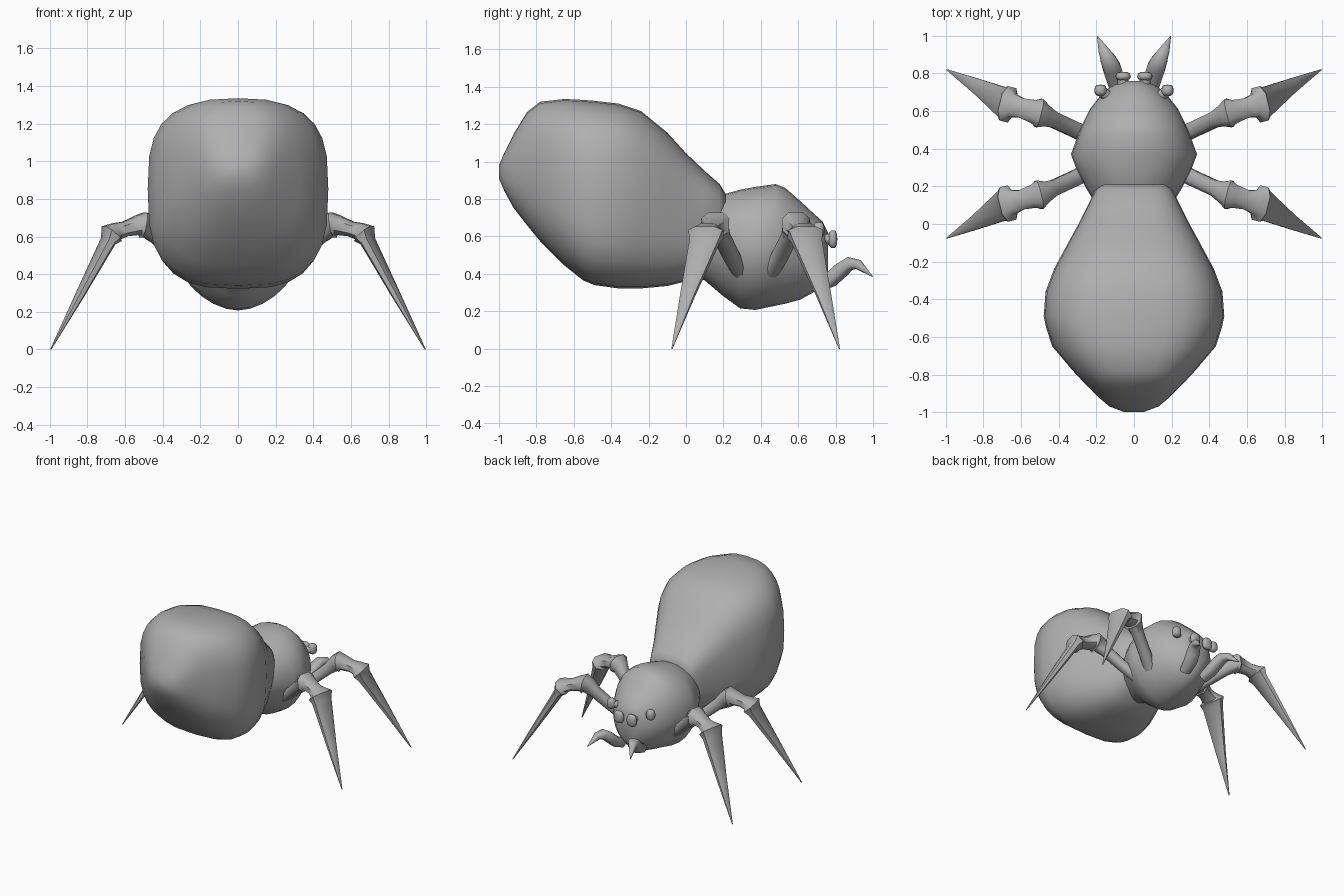
import bpy, bmesh, math
from mathutils import Vector

if "Cube" in bpy.data.objects:
    bpy.data.objects.remove(bpy.data.objects["Cube"])

grey = bpy.data.materials.new("grey")
grey.diffuse_color = (0.43, 0.43, 0.43, 1)
grey.use_nodes = True
grey.node_tree.nodes["Principled BSDF"].inputs["Base Color"].default_value = grey.diffuse_color


def spow(v, e):
    return math.copysign(abs(v) ** e, v)


def finish(name, bm, angle=60):
    bmesh.ops.recalc_face_normals(bm, faces=bm.faces)
    me = bpy.data.meshes.new(name)
    bm.to_mesh(me)
    bm.free()
    ob = bpy.data.objects.new(name, me)
    bpy.context.collection.objects.link(ob)
    me.materials.append(grey)
    bpy.ops.object.select_all(action='DESELECT')
    ob.select_set(True)
    bpy.context.view_layer.objects.active = ob
    bpy.ops.object.shade_smooth_by_angle(angle=math.radians(angle))
    return ob


def loft(name, rings, angle=60):
    """Skin a list of rings of points and cap both ends."""
    bm = bmesh.new()
    rows = [[bm.verts.new(p) for p in r] for r in rings]
    n = len(rows[0])
    for a, b in zip(rows, rows[1:]):
        for i in range(n):
            j = (i + 1) % n
            bm.faces.new((a[i], a[j], b[j], b[i]))
    bm.faces.new(rows[0])
    bm.faces.new(rows[-1])
    return finish(name, bm, angle)


def body(name, slices, top, bottom, n=28):
    """Slices: y, bottom z, top z, half width, height share of the widest point.
    top and bottom give the squareness of each half as a function of y."""
    rings = []
    for y, lo, hi, w, share in slices:
        mid = lo + (hi - lo) * share
        ring = []
        for i in range(n):
            a = 2 * math.pi * i / n
            c, s = math.cos(a), math.sin(a)
            e = 2 / (top(y) if s > 0 else bottom(y))
            h = (hi - mid) if s > 0 else (mid - lo)
            ring.append((w * spow(c, e), y, mid + h * spow(s, e)))
        rings.append(ring)
    return loft(name, rings)


def limb(name, path, azimuth, side, flip, n=8, angle=50):
    """Path: x, y, z, half width, half thickness. flip mirrors the leg along y."""
    pts = [Vector(p[:3]) for p in path]
    wide = Vector((-math.sin(azimuth), math.cos(azimuth), 0))
    rings = []
    for i, p in enumerate(path):
        t = pts[min(i + 1, len(pts) - 1)] - pts[max(i - 1, 0)]
        thick = t.cross(wide).normalized()
        ring = []
        for k in range(n):
            a = 2 * math.pi * (k + 0.5) / n
            v = pts[i] + wide * p[3] * spow(math.cos(a), 0.75) \
                + thick * p[4] * spow(math.sin(a), 0.75)
            ring.append((v.x * side, 0.745 - v.y if flip else v.y, v.z))
        rings.append(ring)
    return loft(name, rings, angle)


def eye(name, centre, radii, back):
    """Boxy ball on a short stalk that reaches into the head."""
    bm = bmesh.new()
    c = Vector(centre)
    ball = bmesh.ops.create_uvsphere(bm, u_segments=12, v_segments=8, radius=1)
    for v in ball["verts"]:
        v.co = c + Vector(spow(v.co[k], 0.75) * radii[k] for k in range(3))
    d = Vector(back)
    stalk = bmesh.ops.create_cone(bm, segments=8, radius1=0.03, radius2=0.028,
                                  depth=d.length, cap_ends=True)
    rot = d.to_track_quat('Z', 'Y')
    for v in stalk["verts"]:
        v.co = rot @ v.co + c + d / 2
    return finish(name, bm)


# Large rear abdomen, squarer in the middle than at the tip
def abdomen_square(y):
    return min(3.0, 2.3 + (y + 1) * 1.6)


body("abdomen", [
    (-1.00, 0.91, 0.98, 0.05, .5), (-0.97, 0.84, 1.05, 0.13, .5),
    (-0.92, 0.75, 1.15, 0.19, .5), (-0.85, 0.66, 1.265, 0.26, .48),
    (-0.78, 0.575, 1.32, 0.325, .46), (-0.65, 0.445, 1.335, 0.435, .48),
    (-0.55, 0.365, 1.33, 0.467, .5), (-0.49, 0.34, 1.325, 0.48, .52),
    (-0.36, 0.322, 1.31, 0.47, .54), (-0.24, 0.322, 1.27, 0.425, .55),
    (-0.10, 0.335, 1.155, 0.35, .55), (0.0, 0.36, 1.045, 0.295, .55),
    (0.10, 0.42, 0.95, 0.245, .55), (0.18, 0.50, 0.88, 0.205, .55),
    (0.21, 0.56, 0.83, 0.17, .55)], abdomen_square, abdomen_square)

# Thorax and head, with a keeled underside
body("thorax", [
    (0.02, 0.39, 0.70, 0.13, .5), (0.10, 0.365, 0.77, 0.20, .5),
    (0.20, 0.28, 0.825, 0.26, .52), (0.29, 0.215, 0.85, 0.305, .52),
    (0.37, 0.207, 0.865, 0.335, .5), (0.48, 0.23, 0.88, 0.295, .5),
    (0.53, 0.24, 0.86, 0.275, .5), (0.61, 0.262, 0.79, 0.235, .5),
    (0.68, 0.30, 0.725, 0.18, .5), (0.73, 0.345, 0.68, 0.125, .5),
    (0.76, 0.40, 0.62, 0.065, .5)], lambda y: 2.15, lambda y: 1.8)

# Jointed legs: inner strut, flared elbow, short link, flared knee, pointed shin
leg = [(0.21, 0.445, 0.40, .045, .04), (0.30, 0.495, 0.48, .045, .04),
       (0.43, 0.555, 0.60, .045, .045), (0.48, 0.578, 0.65, .06, .06),
       (0.505, 0.59, 0.662, .082, .072), (0.53, 0.597, 0.66, .066, .055),
       (0.60, 0.617, 0.64, .055, .042), (0.645, 0.629, 0.628, .068, .048),
       (0.67, 0.636, 0.615, .10, .062), (0.69, 0.645, 0.575, .085, .036),
       (0.84, 0.735, 0.29, .042, .022), (0.995, 0.82, 0.0, .003, .003)]

# Curved fangs below the head
fang = [(0.085, 0.70, 0.335, .04, .035), (0.10, 0.775, 0.37, .05, .042),
        (0.118, 0.83, 0.42, .05, .042), (0.137, 0.875, 0.455, .043, .037),
        (0.16, 0.92, 0.45, .029, .027), (0.195, 0.998, 0.385, .002, .002)]

for side, tag in ((1, "right"), (-1, "left")):
    limb("head_leg_" + tag, leg, math.radians(14), side, False)
    limb("rear_leg_" + tag, leg, math.radians(14), side, True)
    limb("fang_" + tag, fang, math.radians(70), side, False, 10)
    eye("inner_eye_" + tag, (side * 0.058, 0.785, 0.585), (0.041, 0.024, 0.048),
        (0, -0.08, 0))
    eye("outer_eye_" + tag, (side * 0.178, 0.71, 0.635), (0.033, 0.031, 0.042),
        (-side * 0.06, -0.05, -0.02))
